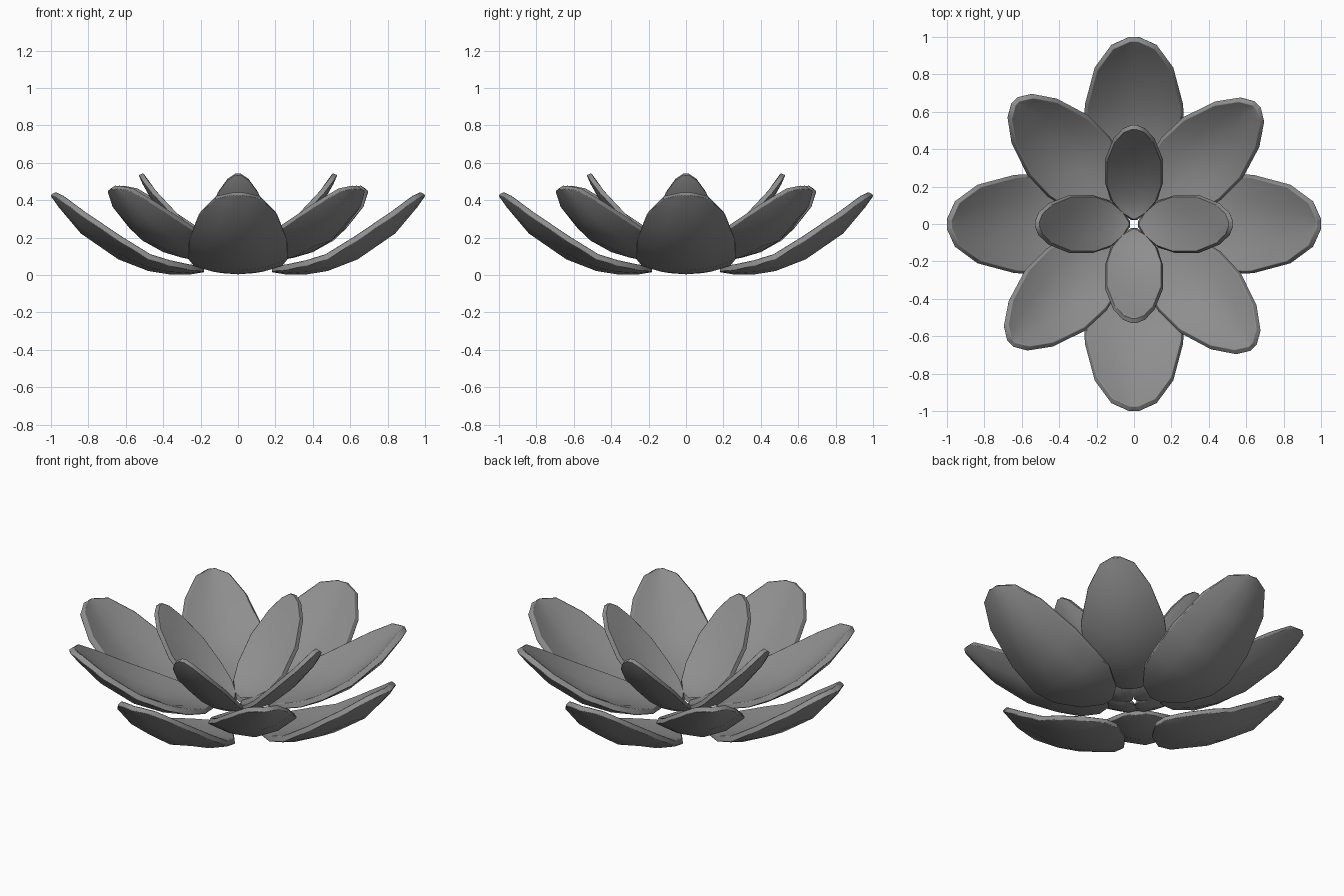
import bpy, bmesh
from math import radians
from mathutils import Matrix

if "Cube" in bpy.data.objects:
    bpy.data.objects.remove(bpy.data.objects["Cube"])

# Petal stations from base to tip: (radius, half width, underside height, rim rise)
OUTER = [(.18, .04, .016, .003), (.25, .15, .004, .02), (.37, .24, .004, .045),
         (.48, .268, .022, .062), (.64, .265, .084, .1), (.84, .212, .222, .098),
         (.958, .125, .362, .045), (1.002, .03, .424, .004)]
DIAGONAL = [(.14, .05, .085, .005), (.2, .13, .074, .022), (.31, .205, .077, .055),
            (.43, .233, .097, .083), (.59, .23, .155, .1), (.77, .172, .28, .088),
            (.88, .095, .405, .042), (.923, .025, .458, .004)]
INNER = [(.02, .015, .085, .002), (.06, .07, .078, .015), (.13, .125, .092, .036),
         (.22, .155, .14, .053), (.35, .155, .26, .06), (.46, .11, .397, .04),
         (.512, .06, .49, .015), (.53, .015, .533, .002)]
ACROSS = (-1, -.55, 0, .55, 1)

grey = bpy.data.materials.new("dark_grey")
grey.diffuse_color = (.27, .27, .27, 1)
grey.use_nodes = True
grey.node_tree.nodes["Principled BSDF"].inputs["Base Color"].default_value = grey.diffuse_color


def petal(name, stations, angle, thickness):
    """Cupped petal, thick along the middle and thin at the rim, turned about z."""
    bm = bmesh.new()
    rows = [[bm.verts.new((r, w * t, z + rise * t * t)) for t in ACROSS]
            for r, w, z, rise in stations]
    for a, b in zip(rows, rows[1:]):
        for i in range(len(ACROSS) - 1):
            bm.faces.new((a[i], b[i], b[i + 1], a[i + 1]))
    bmesh.ops.transform(bm, matrix=Matrix.Rotation(radians(angle), 4, 'Z'), verts=bm.verts)
    mesh = bpy.data.meshes.new(name)
    bm.to_mesh(mesh)
    bm.free()
    mesh.materials.append(grey)
    obj = bpy.data.objects.new(name, mesh)
    bpy.context.collection.objects.link(obj)
    for p in mesh.polygons:
        p.use_smooth = True
    # Thickness weights: full in the belly, about half at the rim
    group = obj.vertex_groups.new(name="belly")
    last = len(stations) - 1
    for row in range(last + 1):
        for i, t in enumerate(ACROSS):
            belly = (1 - t * t) * min(1, row / 2, (last - row) / 2)
            group.add([row * len(ACROSS) + i], .55 + .45 * belly, 'REPLACE')
    solid = obj.modifiers.new("thickness", 'SOLIDIFY')
    solid.thickness = thickness
    solid.offset = 1
    solid.vertex_group = "belly"
    bevel = obj.modifiers.new("soft_rim", 'BEVEL')
    bevel.width = thickness * .08
    bevel.segments = 1
    bevel.limit_method = 'ANGLE'
    bevel.angle_limit = radians(50)
    bevel.harden_normals = True
    return obj


# Three rings of four petals
for k in range(4):
    petal(f"outer_petal_{k + 1}", OUTER, 90 * k, .06)
    petal(f"diagonal_petal_{k + 1}", DIAGONAL, 90 * k + 44, .06)
    petal(f"inner_petal_{k + 1}", INNER, 90 * k, .048)
